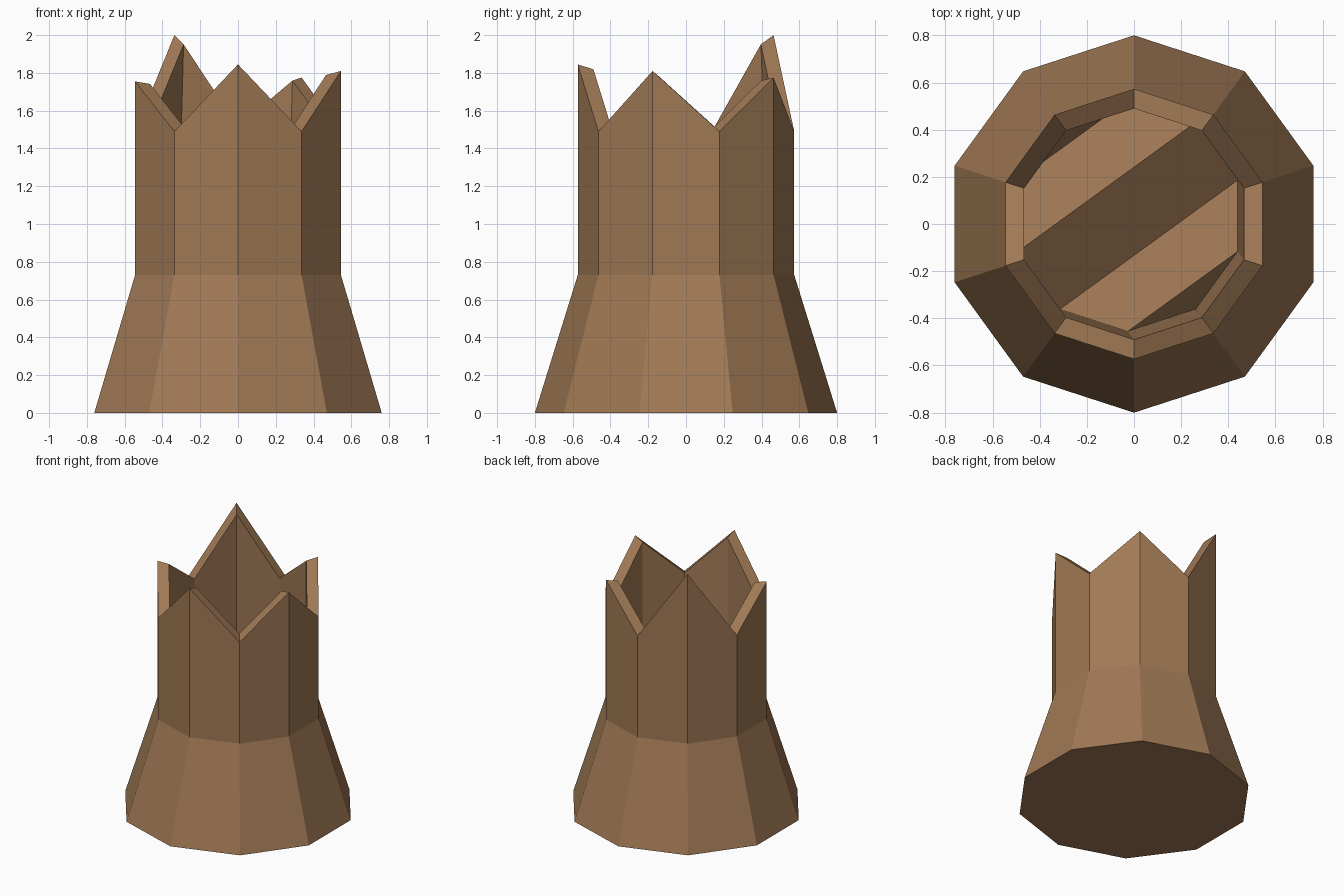
import bpy, bmesh
from math import cos, sin, radians
from mathutils import Vector

cube = bpy.data.objects.get("Cube")
if cube:
    bpy.data.objects.remove(cube, do_unlink=True)

bark = bpy.data.materials.new("brown_wood")
bark.use_nodes = True
colour = (0.35, 0.19, 0.09, 1)
bark.diffuse_color = colour
bark.node_tree.nodes["Principled BSDF"].inputs["Base Color"].default_value = colour

SIDES = 10
VALLEY = 1.49
# splinter peak heights, counter-clockwise from the front
PEAKS = [1.845, 1.81, 1.775, 2.0, 1.755]

bm = bmesh.new()


def ring(radius, heights):
    verts = []
    for i, z in enumerate(heights):
        a = radians(-90 + 360 * i / SIDES)
        verts.append(bm.verts.new((radius * cos(a), radius * sin(a), z)))
    return verts


def bridge(lower, upper):
    for i in range(SIDES):
        j = (i + 1) % SIDES
        bm.faces.new((lower[i], lower[j], upper[j], upper[i]))


# flared foot, straight trunk and jagged rim
jagged = [z for peak in PEAKS for z in (peak, VALLEY)]
foot = ring(0.8, [0] * SIDES)
waist = ring(0.573, [0.73] * SIDES)
rim = ring(0.573, jagged)

# inner rim: the outer rim shrunk about its centre
centre = Vector((0, 0, sum(jagged) / SIDES))
inner = [bm.verts.new(centre.lerp(v.co, 0.855)) for v in rim]

# hollow: inner rim pushed down along its slightly tilted axis
push = Vector((-0.026, 0.035, -0.97))
floor = [bm.verts.new(v.co + push) for v in inner]

bm.faces.new(foot[::-1])
for lower, upper in zip((foot, waist, rim, inner), (waist, rim, inner, floor)):
    bridge(lower, upper)

# folded hollow floor, in parallel strips across the trunk
first, last = 1, 6
bm.faces.new((floor[0], floor[first], floor[2]))
for k in range(1, 4):
    bm.faces.new((floor[first - k], floor[first + k],
                  floor[first + k + 1], floor[first - k - 1]))
bm.faces.new((floor[last - 1], floor[last], floor[last + 1]))

bmesh.ops.recalc_face_normals(bm, faces=bm.faces)
mesh = bpy.data.meshes.new("broken_stump")
bm.to_mesh(mesh)
bm.free()
mesh.materials.append(bark)
stump = bpy.data.objects.new("broken_stump", mesh)
bpy.context.collection.objects.link(stump)
